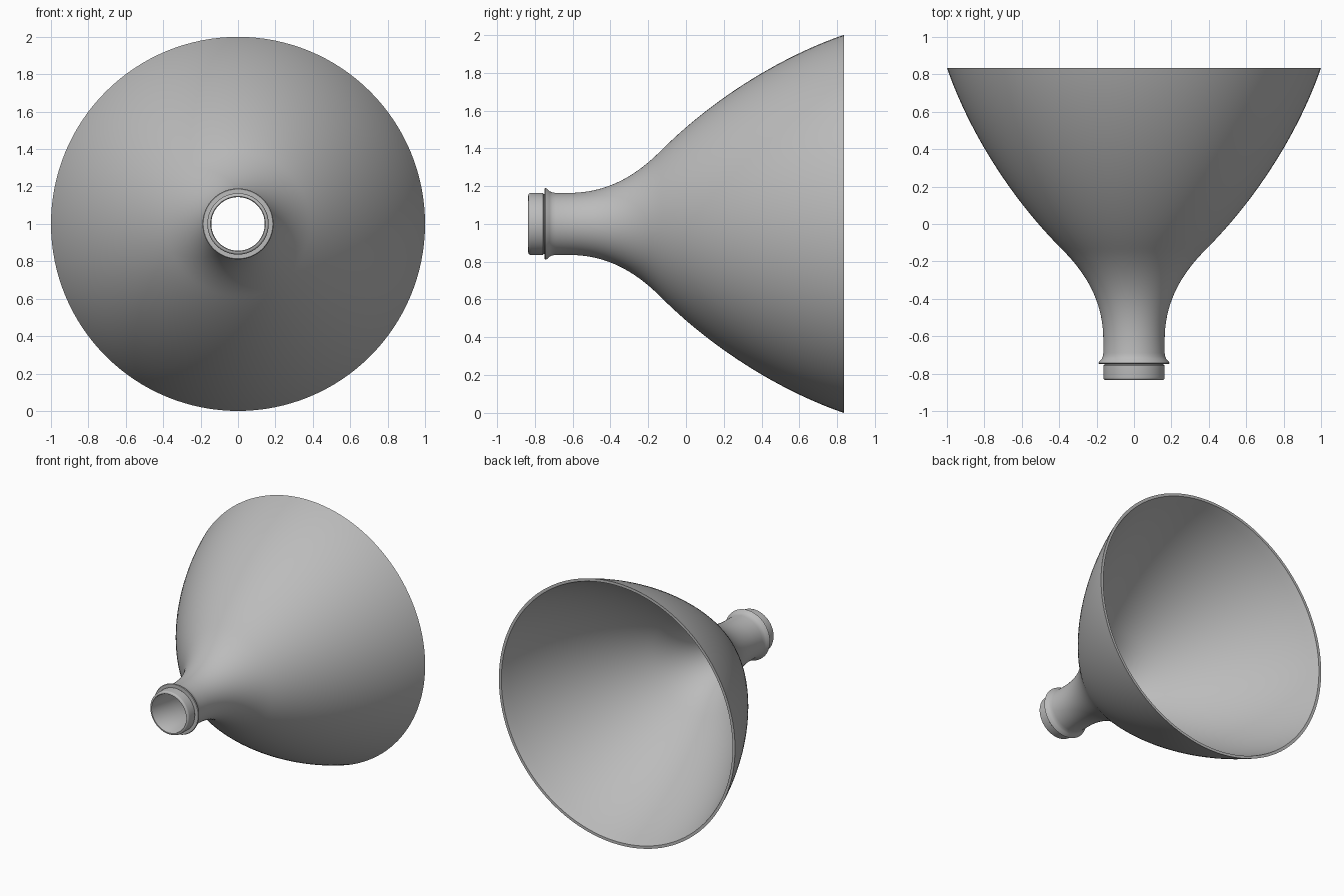
import bpy, bmesh, math
from mathutils import Vector
from mathutils.geometry import interpolate_bezier

cube = bpy.data.objects.get("Cube")
if cube:
    bpy.data.objects.remove(cube, do_unlink=True)

SEGMENTS = 128
WALL = 0.021

grey = bpy.data.materials.new("neutral_grey")
grey.use_nodes = True
colour = (0.5, 0.5, 0.5, 1)
grey.diffuse_color = colour
grey.node_tree.nodes["Principled BSDF"].inputs["Base Color"].default_value = colour


def bezier(points, count):
    return [p.to_2d() for p in interpolate_bezier(*[Vector((*p, 0)) for p in points], count)]


def offset_inward(path, distance):
    result = []
    for i, p in enumerate(path):
        tangent = (path[min(i + 1, len(path) - 1)] - path[max(i - 1, 0)]).normalized()
        result.append(p + Vector((tangent.y, -tangent.x)) * distance)
    return result


def lathe(name, profile):
    """Revolve a closed (y, radius) profile about the horizontal axis."""
    bm = bmesh.new()
    rings = []
    for s in range(SEGMENTS):
        a = math.tau * s / SEGMENTS
        rings.append([bm.verts.new((r * math.cos(a), y, 1 + r * math.sin(a))) for y, r in profile])
    for s, ring in enumerate(rings):
        after = rings[(s + 1) % SEGMENTS]
        for i in range(len(profile)):
            j = (i + 1) % len(profile)
            bm.faces.new((ring[i], ring[j], after[j], after[i]))
    bmesh.ops.recalc_face_normals(bm, faces=bm.faces)
    mesh = bpy.data.meshes.new(name)
    bm.to_mesh(mesh)
    bm.free()
    mesh.materials.append(grey)
    obj = bpy.data.objects.new(name, mesh)
    bpy.context.collection.objects.link(obj)
    bpy.ops.object.select_all(action="DESELECT")
    obj.select_set(True)
    bpy.context.view_layer.objects.active = obj
    bpy.ops.object.shade_smooth_by_angle(angle=math.radians(35))


# Flared neck running into the wide bell
flare = bezier([(-0.62, 0.164), (-0.40, 0.164), (-0.25, 0.27), (-0.13, 0.39)], 20)
bell = bezier([(-0.13, 0.39), (0.14, 0.66), (0.50, 0.885), (0.835, 1.0)], 28)
curve = flare + bell[1:]
inside = offset_inward(curve, WALL)
inside[-1] = Vector((0.835, 1.0 - WALL))

# Rounded mouth and flanged collar
lip = bezier([(-0.835, 0.149), (-0.835, 0.158), (-0.829, 0.164), (-0.82, 0.164)], 6)
collar = [(-0.757, 0.164), (-0.752, 0.158), (-0.748, 0.158), (-0.748, 0.186),
          (-0.744, 0.190), (-0.738, 0.188), (-0.722, 0.173), (-0.708, 0.167), (-0.69, 0.164)]
bore = [(-0.829, 0.143), (-0.835, 0.147)]

profile = [tuple(p) for p in lip] + collar + [tuple(p) for p in curve]
profile += [tuple(p) for p in reversed(inside)] + bore
lathe("funnel_shade", profile)
